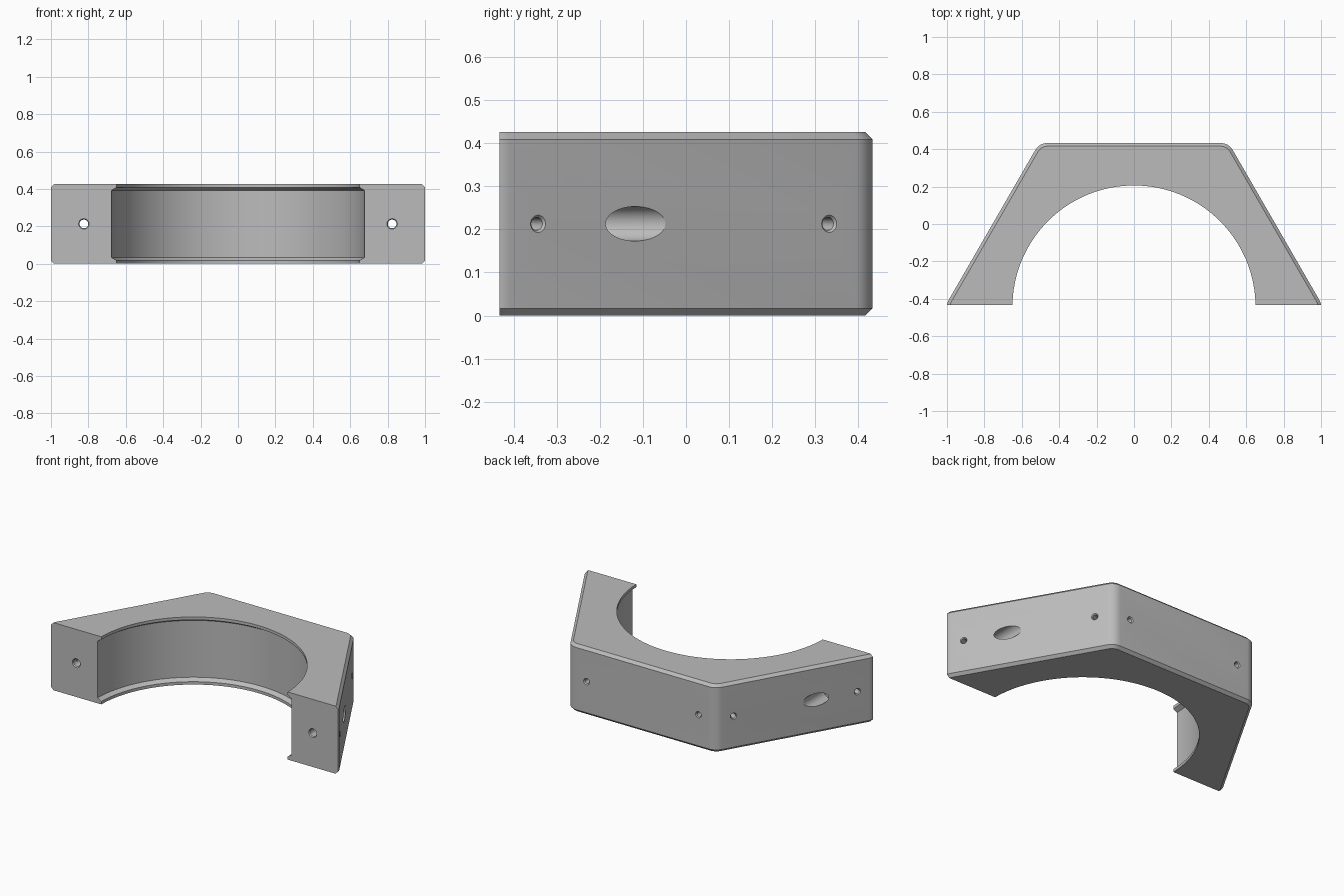
import bpy
import bmesh
from math import cos, sin, radians, sqrt, pi
from mathutils import Matrix, Vector

cube = bpy.data.objects.get("Cube")
if cube:
    bpy.data.objects.remove(cube, do_unlink=True)

HEIGHT = 0.426
MID = HEIGHT / 2
HEX_Y = -0.444        # centre of the full hexagon and of the bore
APOTHEM = 0.877
CORNER = 0.075        # corner rounding radius
BEVEL = 0.017
FRONT_Y = -0.433

grey = bpy.data.materials.new("plain grey")
grey.use_nodes = True
grey.diffuse_color = (0.5, 0.5, 0.5, 1)
grey.node_tree.nodes["Principled BSDF"].inputs["Base Color"].default_value = (0.5, 0.5, 0.5, 1)


def stack(name, rings, matrix=Matrix()):
    """Closed solid bridging a stack of equal-length rings."""
    bm = bmesh.new()
    loops = [[bm.verts.new(p) for p in ring] for ring in rings]
    n = len(loops[0])
    for low, high in zip(loops, loops[1:]):
        for i in range(n):
            j = (i + 1) % n
            bm.faces.new((low[i], low[j], high[j], high[i]))
    bm.faces.new(loops[0][::-1])
    bm.faces.new(loops[-1])
    bmesh.ops.recalc_face_normals(bm, faces=bm.faces)
    bm.transform(matrix)
    mesh = bpy.data.meshes.new(name)
    bm.to_mesh(mesh)
    bm.free()
    mesh.materials.append(grey)
    obj = bpy.data.objects.new(name, mesh)
    bpy.context.collection.objects.link(obj)
    return obj


def lathe(name, profile, matrix, sides=32):
    """Round solid from (radius, distance along axis) pairs."""
    rings = [[(r * cos(2 * pi * i / sides), r * sin(2 * pi * i / sides), d)
              for i in range(sides)] for r, d in profile]
    return stack(name, rings, matrix)


def hex_ring(z, inset):
    """Hexagon outline with rounded corners."""
    core = (APOTHEM - CORNER) * 2 / sqrt(3)
    ring = []
    for k in range(6):
        for s in range(9):
            a = radians(60 * k - 30 + 60 * s / 8)
            r = CORNER - inset
            ring.append((core * cos(radians(60 * k)) + r * cos(a),
                         HEX_Y + core * sin(radians(60 * k)) + r * sin(a), z))
    return ring


def carve(body, cutter):
    cutter.hide_render = True
    mod = body.modifiers.new("cut", "BOOLEAN")
    mod.operation = "DIFFERENCE"
    mod.solver = "EXACT"
    mod.object = cutter
    bpy.context.view_layer.objects.active = body
    bpy.ops.object.modifier_apply(modifier=mod.name)
    bpy.data.objects.remove(cutter, do_unlink=True)


# Rounded hexagonal block with bevelled rims
bracket = stack("half_hex_bracket", [
    hex_ring(0, BEVEL), hex_ring(BEVEL, 0),
    hex_ring(HEIGHT - BEVEL, 0), hex_ring(HEIGHT, BEVEL)])

# Remove the front half
carve(bracket, stack("front_cutter", [
    [(-2, -3, z), (2, -3, z), (2, FRONT_Y, z), (-2, FRONT_Y, z)] for z in (-1, 1)]))

# Bore with a sloped retaining lip at each end
lip, bore = 0.65, 0.676
carve(bracket, lathe("bore_cutter", [
    (lip, -0.2), (lip, 0.018), (bore, 0.034),
    (bore, HEIGHT - 0.034), (lip, HEIGHT - 0.018), (lip, HEIGHT + 0.2)],
    Matrix.Translation((0, HEX_Y, 0)), 128))

# Two blind holes on each outer face, square to the face
for angle in (30, 90, 150):
    out = Vector((cos(radians(angle)), sin(radians(angle)), 0))
    along = Vector((-out.y, out.x, 0))
    for side in (-0.39, 0.39):
        spot = Vector((0, HEX_Y, MID)) + out * APOTHEM + along * side
        place = Matrix.Translation(spot) @ out.to_track_quat("Z", "Y").to_matrix().to_4x4()
        carve(bracket, lathe("pin_hole_cutter", [
            (0.015, -0.12), (0.015, -0.006), (0.02, 0), (0.02, 0.05)], place))

# Counterbored bolt holes running front to back through each arm
for x in (-0.824, 0.824):
    place = Matrix.Translation((x, 0, MID)) @ Matrix.Rotation(radians(-90), 4, "X")
    carve(bracket, lathe("bolt_hole_cutter", [
        (0.028, -0.6), (0.028, FRONT_Y), (0.023, FRONT_Y + 0.006),
        (0.023, -0.25), (0.04, -0.25), (0.04, 0.3)], place, 48))

# Smooth curved walls, keep edges crisp
bpy.ops.object.select_all(action="DESELECT")
bracket.select_set(True)
bpy.context.view_layer.objects.active = bracket
bpy.ops.object.shade_smooth_by_angle(angle=radians(25))
